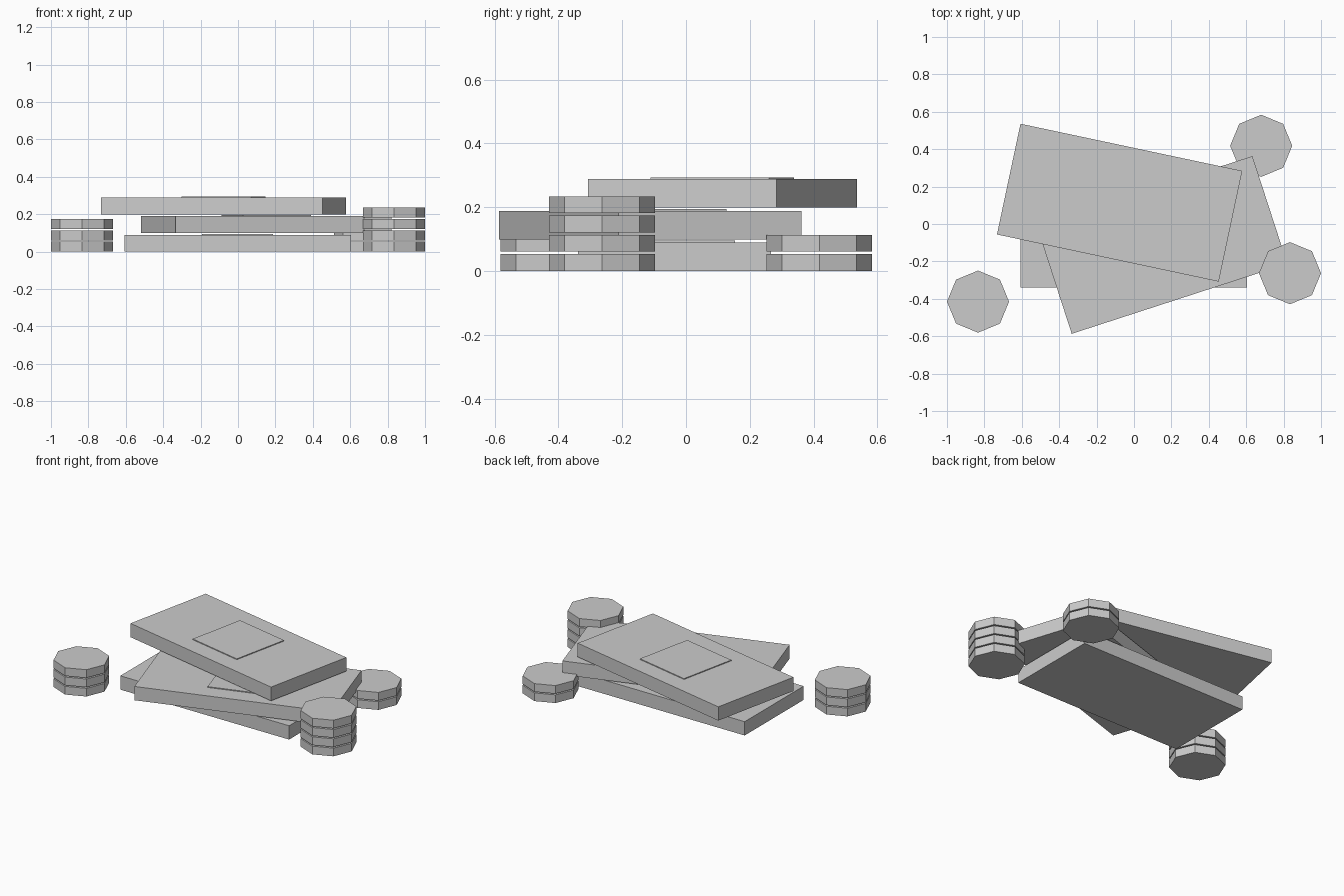
import bpy, math

if "Cube" in bpy.data.objects:
    bpy.data.objects.remove(bpy.data.objects["Cube"])

grey = bpy.data.materials.new("plain grey")
grey.diffuse_color = (0.6, 0.6, 0.6, 1)
grey.use_nodes = True
grey.node_tree.nodes["Principled BSDF"].inputs["Base Color"].default_value = grey.diffuse_color


def finish(obj, name):
    obj.name = name
    obj.data.materials.append(grey)


def slab(name, x, y, z, size, angle):
    """Box standing on height z, turned about the vertical."""
    bpy.ops.mesh.primitive_cube_add(size=1, location=(x, y, z + size[2] / 2),
                                    rotation=(0, 0, math.radians(angle)))
    obj = bpy.context.object
    obj.scale = size
    finish(obj, name)


# Three loosely stacked bundles, each with a thin square band plate on top
BUNDLE = (1.212, 0.605, 0.0895)
PLATE = (0.38, 0.38, 0.006)
for i, (x, y, angle) in enumerate([(-0.002, -0.036, 0), (0.15, -0.112, 18), (-0.077, 0.114, -12)]):
    z = 0.0995 * i
    slab(f"bundle_{i + 1}", x, y, z, BUNDLE, angle)
    slab(f"bundle_plate_{i + 1}", x, y, z + BUNDLE[2] - 0.0005, PLATE, angle)

# Three piles of octagonal discs, with small gaps between the discs
DISC_R, DISC_H, PITCH = 0.166, 0.053, 0.0605
for pile, x, y, count in [("left", -0.834, -0.415, 3), ("right", 0.834, -0.263, 4), ("back", 0.68, 0.418, 2)]:
    for i in range(count):
        bpy.ops.mesh.primitive_cylinder_add(vertices=8, radius=DISC_R, depth=DISC_H,
                                            location=(x, y, PITCH * i + DISC_H / 2))
        finish(bpy.context.object, f"{pile}_disc_{i + 1}")
